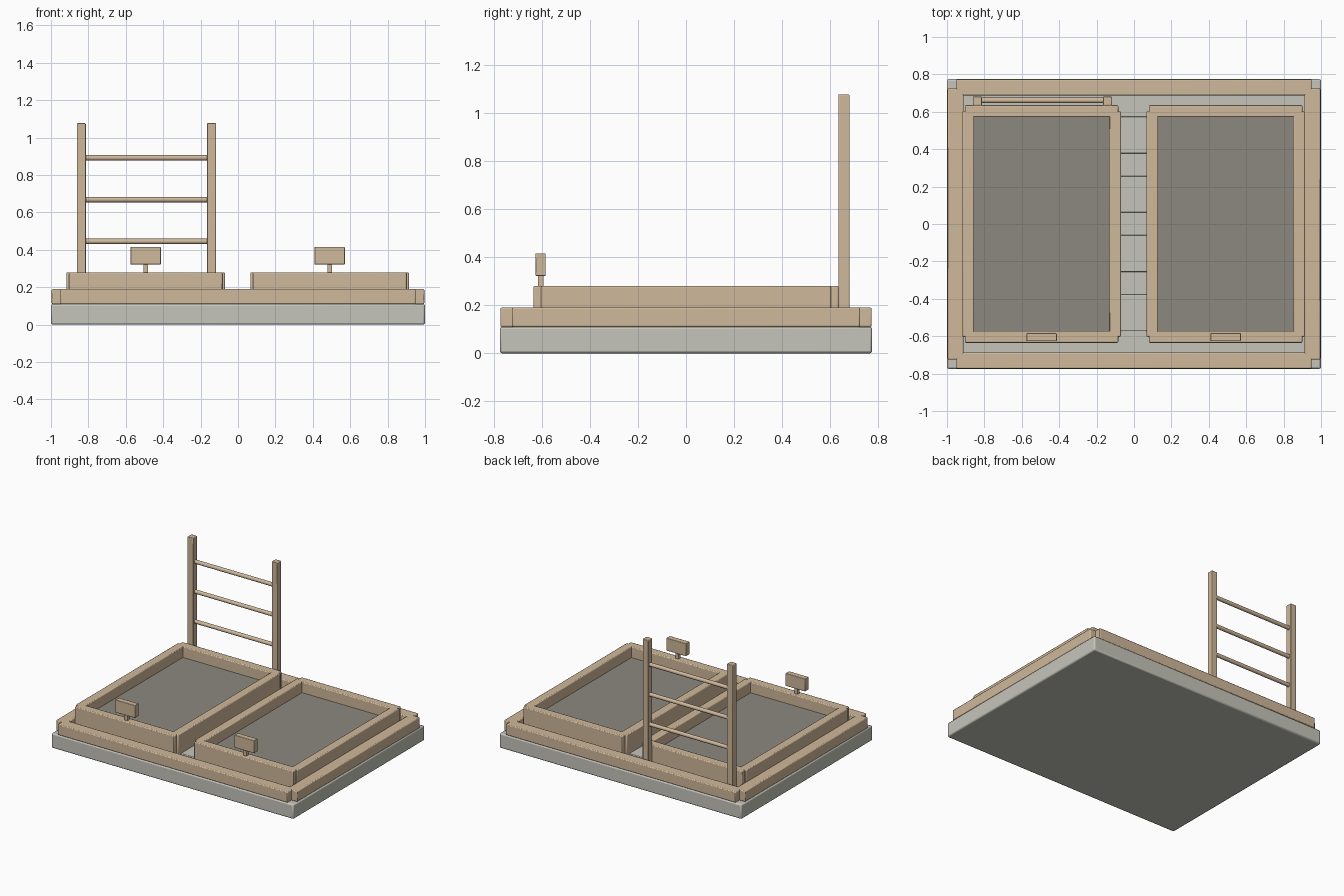
import bpy
from math import pi

old = bpy.data.objects.get("Cube")
if old:
    bpy.data.objects.remove(old, do_unlink=True)


def material(name, rgb):
    """Flat material from 8-bit display values."""
    colour = [((c / 255 + 0.055) / 1.055) ** 2.4 for c in rgb] + [1]
    mat = bpy.data.materials.new(name)
    mat.use_nodes = True
    mat.diffuse_color = colour
    mat.node_tree.nodes["Principled BSDF"].inputs["Base Color"].default_value = colour
    return mat


WOOD = material("pale wood", (207, 184, 155))
STONE = material("light stone", (198, 197, 187))
SOIL = material("grey soil", (139, 137, 127))


def finish(obj, name, mat, bevel):
    obj.name = name
    obj.data.materials.append(mat)
    if bevel:
        mod = obj.modifiers.new("soft edges", "BEVEL")
        mod.width = bevel
        mod.segments = 2
        mod.limit_method = "ANGLE"
    bpy.ops.object.shade_smooth_by_angle()
    return obj


def box(name, x, y, z, mat, bevel=0.006):
    """Box spanning the given (low, high) ranges."""
    spans = (x, y, z)
    bpy.ops.mesh.primitive_cube_add(size=1, location=[(a + b) / 2 for a, b in spans])
    obj = bpy.context.object
    obj.scale = [b - a for a, b in spans]
    bpy.ops.object.transform_apply(location=False, rotation=False, scale=True)
    return finish(obj, name, mat, bevel)


def timber_frame(name, cx, half_x, half_y, width, notch_x, notch_y, z):
    """Four beams whose ends cross and leave a small notch at each corner."""
    for sign, side, end in ((-1, "right", "front"), (1, "left", "back")):
        xs = sorted((cx + sign * half_x, cx + sign * (half_x - width)))
        ys = sorted((sign * half_y, sign * (half_y - width)))
        box(f"{name}_{side}_beam", xs, (notch_y - half_y, half_y - notch_y), z, WOOD)
        box(f"{name}_{end}_beam", (cx - half_x + notch_x, cx + half_x - notch_x), ys, z, WOOD)


# Stone base and surrounding timber border
BASE = 0.11
box("base_slab", (-1, 1), (-0.775, 0.775), (0, BASE), STONE, 0.01)
timber_frame("border", 0, 0.996, 0.773, 0.085, 0.046, 0.048, (BASE, 0.19))

# Two raised beds with soil and a marker sign each
for side, cx in (("right", -0.494), ("left", 0.49)):
    timber_frame(f"{side}_bed", cx, 0.424, 0.635, 0.063, 0.014, 0.032, (BASE, 0.28))
    box(f"{side}_soil", (cx - 0.37, cx + 0.37), (-0.58, 0.58), (BASE, 0.2), SOIL, 0)
    box(f"{side}_sign_stake", (cx - 0.012, cx + 0.012), (-0.617, -0.593), (0.22, 0.33), WOOD, 0)
    box(f"{side}_sign_board", (cx - 0.081, cx + 0.081), (-0.626, -0.584), (0.322, 0.416), WOOD, 0.003)

# Stepping slabs along the middle path
for i in range(4):
    cy = -0.475 + i * 0.317
    box(f"path_slab_{i + 1}", (-0.075, 0.075), (cy - 0.098, cy + 0.098), (BASE, 0.13), STONE, 0.004)

# Trellis behind the right bed
for side, px in (("right", -0.838), ("left", -0.142)):
    box(f"trellis_{side}_post", (px - 0.024, px + 0.024), (0.634, 0.681), (BASE, 1.077), WOOD, 0.004)
for i in range(3):
    bpy.ops.mesh.primitive_cylinder_add(vertices=16, radius=0.0145, depth=0.67,
                                        location=(-0.49, 0.661, 0.445 + i * 0.2235),
                                        rotation=(0, pi / 2, 0))
    finish(bpy.context.object, f"trellis_rung_{i + 1}", WOOD, 0)
